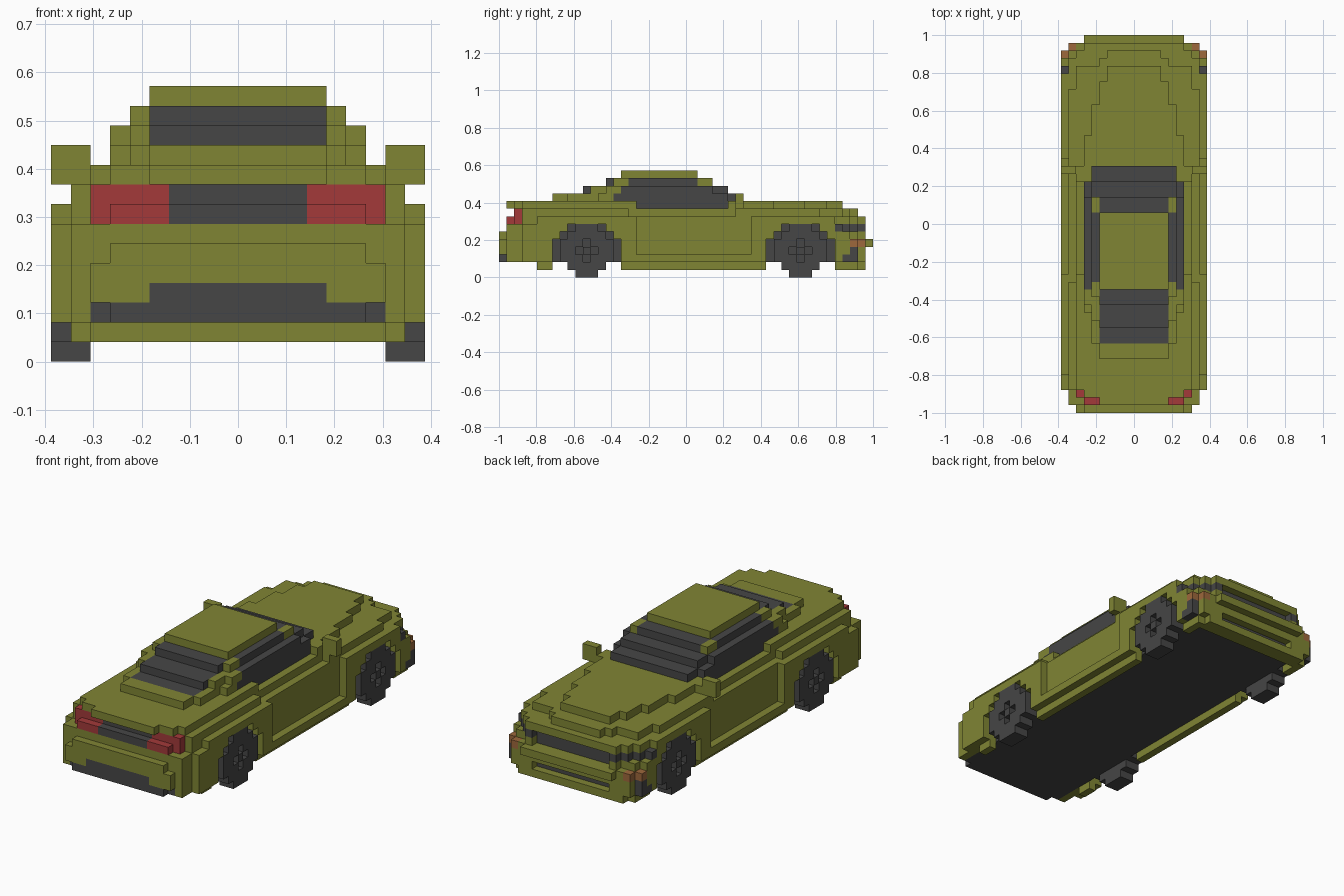
import bpy, bmesh, math
from mathutils import Vector

cube = bpy.data.objects.get("Cube")
if cube:
    bpy.data.objects.remove(cube, do_unlink=True)

U = 2 / 49  # block size: the car is 49 blocks long, 19 wide, 14 high


def material(name, rgb):
    m = bpy.data.materials.new(name)
    m.diffuse_color = (*rgb, 1)
    m.use_nodes = True
    bsdf = m.node_tree.nodes["Principled BSDF"]
    bsdf.inputs["Base Color"].default_value = (*rgb, 1)
    bsdf.inputs["Roughness"].default_value = 0.8
    return m


OLIVE = material("olive_paint", (0.216, 0.235, 0.034))
DARK = material("dark_grey", (0.061, 0.061, 0.061))
RED = material("red_lens", (0.366, 0.042, 0.042))
ORANGE = material("orange_lens", (0.34, 0.14, 0.045))

PARTS = {"body": OLIVE, "roof": OLIVE, "pillars": OLIVE, "hood": OLIVE, "bumpers": OLIVE,
         "sills": OLIVE, "mirrors": OLIVE, "windows": DARK, "wheels": DARK, "hubs": DARK,
         "wheel_wells": DARK, "undertray": DARK, "grille": DARK, "headlights": DARK,
         "fog_lights": DARK, "diffuser": DARK, "rear_panel": DARK,
         "tail_lights": RED, "indicators": ORANGE}

blocks = {}


def fill(part, x, y, z):
    """Fill a mirrored box of blocks; x counts outward from the centre column. None carves."""
    for i in range(*x):
        for j in range(*y):
            for k in range(*z):
                for s in (i, -i):
                    if part:
                        blocks[s, j, k] = part
                    else:
                        blocks.pop((s, j, k), None)


# Lower body, stepped in at the rear and the front corners
fill("body", (0, 9), (1, 3), (2, 7))
fill("body", (0, 10), (3, 45), (2, 7))
fill("body", (0, 10), (5, 44), (7, 8))
fill("body", (0, 9), (3, 45), (7, 9))
fill(None, (8, 9), (42, 45), (8, 9))
fill("body", (0, 9), (45, 46), (5, 8))
fill("body", (0, 8), (46, 47), (5, 8))
fill("body", (0, 7), (47, 48), (5, 8))
fill("body", (0, 8), (3, 18), (9, 10))
fill("body", (0, 8), (30, 32), (9, 10))

# Door panels set in between the fenders
fill(None, (9, 10), (18, 33), (3, 8))
fill(None, (8, 9), (17, 31), (8, 9))

# Front bumper with lip
fill("bumpers", (0, 10), (45, 47), (2, 5))
fill("bumpers", (9, 10), (45, 46), (5, 6))
fill("bumpers", (8, 9), (46, 47), (5, 6))
fill("bumpers", (0, 9), (47, 48), (2, 5))
fill("bumpers", (0, 8), (46, 48), (1, 2))
fill("bumpers", (0, 7), (48, 49), (4, 5))

# Rear bumper
fill("bumpers", (0, 8), (0, 1), (3, 5))
fill("bumpers", (0, 7), (0, 1), (5, 6))

# Sills under the sides
for y in ((5, 7), (16, 35), (44, 47)):
    fill("sills", (8, 9), y, (1, 2))

# Hood bulge narrowing to the nose
for half, y in ((7, (32, 36)), (6, (36, 40)), (5, (40, 43)), (4, (43, 45))):
    fill("hood", (0, half), y, (9, 10))
fill("hood", (0, 5), (45, 46), (8, 9))
fill("hood", (0, 4), (46, 47), (8, 9))

# Boot lid, tail lights and the panel between them
fill("body", (0, 5), (1, 2), (9, 10))
fill("body", (0, 7), (2, 3), (9, 10))
fill("rear_panel", (0, 4), (1, 3), (7, 8))
fill("rear_panel", (0, 4), (2, 3), (8, 9))
fill("tail_lights", (4, 7), (1, 3), (7, 8))
fill("tail_lights", (7, 8), (2, 3), (7, 8))
fill("tail_lights", (4, 8), (2, 3), (8, 9))

# Underside and rear diffuser
fill("undertray", (0, 8), (1, 46), (2, 3))
fill("diffuser", (0, 7), (0, 1), (2, 3))
fill("diffuser", (0, 5), (0, 1), (3, 4))

# Grille and lower intake set back into the nose
for half, z in ((6, (5, 7)), (6, (2, 3))):
    fill(None, (0, half), (47, 48), z)
    fill("grille", (0, half), (46, 47), z)

# Lamps wrapping the front corners
fill("headlights", (9, 10), (44, 45), (6, 7))
fill("headlights", (8, 9), (44, 46), (6, 7))
fill("headlights", (7, 8), (45, 47), (6, 7))
fill("headlights", (6, 7), (47, 48), (6, 7))
fill("indicators", (9, 10), (46, 47), (4, 5))
fill("indicators", (8, 9), (47, 48), (4, 5))
fill("fog_lights", (9, 10), (45, 47), (2, 3))
fill("fog_lights", (9, 10), (46, 47), (3, 4))

# Glasshouse in rising steps
fill("windows", (0, 7), (18, 30), (9, 10))
fill("windows", (0, 7), (15, 30), (10, 11))
fill("windows", (0, 6), (30, 32), (10, 11))
fill("windows", (0, 5), (9, 15), (10, 11))
fill("windows", (0, 5), (11, 30), (11, 12))
fill("windows", (5, 6), (16, 30), (11, 12))
fill("windows", (6, 7), (16, 28), (11, 12))
fill("windows", (0, 5), (14, 28), (12, 13))
fill("windows", (5, 6), (17, 26), (12, 13))

# Rear shelf, pillars and roof
fill("pillars", (0, 5), (7, 9), (10, 11))
fill("pillars", (5, 6), (9, 15), (10, 11))
fill("pillars", (6, 7), (13, 15), (10, 11))
fill("pillars", (5, 6), (12, 16), (11, 12))
fill("pillars", (6, 7), (14, 16), (11, 12))
fill("pillars", (5, 6), (15, 17), (12, 13))
fill("pillars", (5, 6), (26, 28), (12, 13))
fill("roof", (0, 5), (16, 26), (13, 14))

# Door mirrors
fill("mirrors", (8, 10), (31, 32), (9, 11))

# Wheel arches, wells, wheels and hubs
for c in (11, 39):
    for r, z in ((4, (1, 5)), (3, (5, 6)), (2, (6, 7))):
        fill(None, (8, 10), (c - r, c + r + 1), z)
    fill("wheel_wells", (7, 8), (c - 4, c + 5), (2, 7))
    for r, z in ((1, (0, 1)), (2, (1, 2)), (3, (2, 5)), (2, (5, 6)), (1, (6, 7))):
        fill("wheels", (8, 10), (c - r, c + r + 1), z)
    fill(None, (9, 10), (c - 1, c + 2), (3, 4))
    fill(None, (9, 10), (c, c + 1), (2, 5))
    fill("hubs", (9, 10), (c, c + 1), (3, 4))


def build(part, mat):
    """Make one object from the exposed block faces of a part."""
    bm = bmesh.new()
    for cell, name in blocks.items():
        if name != part:
            continue
        centre = Vector(cell) + Vector((0, 0.5, 0.5))
        for axis in range(3):
            for sign in (1, -1):
                n = Vector((0, 0, 0))
                n[axis] = sign
                if tuple(int(a + b) for a, b in zip(cell, n)) in blocks:
                    continue
                u = Vector((0, 0, 0))
                u[(axis + 1) % 3] = 0.5
                v = n.cross(u)
                mid = centre + n * 0.5
                corners = (mid - u - v, mid + u - v, mid + u + v, mid - u + v)
                bm.faces.new([bm.verts.new((p.x * U, p.y * U - 1, p.z * U)) for p in corners])
    # Weld the block faces and merge the flat areas
    bmesh.ops.remove_doubles(bm, verts=bm.verts, dist=U * 0.1)
    bmesh.ops.dissolve_limit(bm, angle_limit=math.radians(1), verts=bm.verts, edges=bm.edges)
    mesh = bpy.data.meshes.new(part)
    bm.to_mesh(mesh)
    bm.free()
    mesh.materials.append(mat)
    bpy.context.collection.objects.link(bpy.data.objects.new(part, mesh))


for part, mat in PARTS.items():
    build(part, mat)
